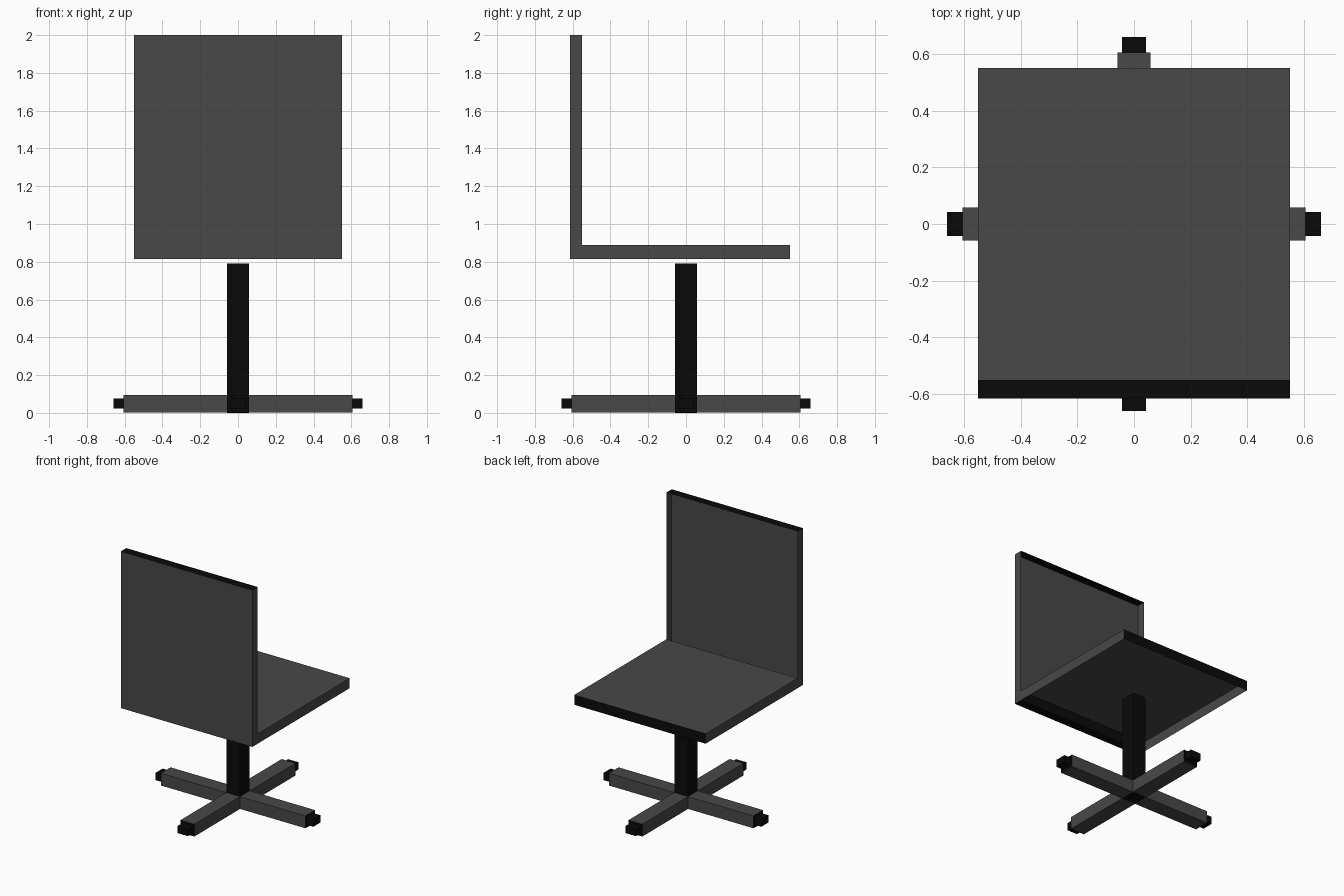
import bpy, bmesh
from mathutils import Matrix
from math import pi

if "Cube" in bpy.data.objects:
    bpy.data.objects.remove(bpy.data.objects["Cube"])


def material(name, v):
    m = bpy.data.materials.new(name)
    m.diffuse_color = (v, v, v, 1)
    m.use_nodes = True
    m.node_tree.nodes["Principled BSDF"].inputs["Base Color"].default_value = m.diffuse_color
    return m


GREY = material("dark_grey", 0.065)
BLACK = material("black", 0.003)


def box(name, lo, hi, black="", remove="", turn=0):
    """Box between two corners; black/remove list faces such as '+y -z'."""
    bm = bmesh.new()
    bmesh.ops.create_cube(bm, size=1)
    for v in bm.verts:
        v.co = [(a + b) / 2 + c * (b - a) for a, b, c in zip(lo, hi, v.co)]
    bm.normal_update()
    gone = []
    for f in bm.faces:
        axis = max(range(3), key=lambda i: abs(f.normal[i]))
        key = ("+" if f.normal[axis] > 0 else "-") + "xyz"[axis]
        f.material_index = int(black == "all" or key in black.split())
        if key in remove.split():
            gone.append(f)
    if gone:
        bmesh.ops.delete(bm, geom=gone, context="FACES_ONLY")
    bm.transform(Matrix.Rotation(turn, 4, "Z"))
    me = bpy.data.meshes.new(name)
    bm.to_mesh(me)
    bm.free()
    me.materials.append(GREY)
    me.materials.append(BLACK)
    ob = bpy.data.objects.new(name, me)
    bpy.context.collection.objects.link(ob)
    return ob


# seat tray, hollow underneath
box("seat", (-0.55, -0.55, 0.815), (0.55, 0.55, 0.89), black="+y -y", remove="-z")

# upright back, hollow on the seat side
box("backrest", (-0.55, -0.615, 0.815), (0.55, -0.55, 2.0), black="+z -z", remove="+y")

# central post
box("column", (-0.057, -0.057, 0), (0.057, 0.057, 0.79), black="all")

# four-armed foot with end blocks
for i in range(4):
    a = i * pi / 2
    box(f"base_arm_{i}", (0.057, -0.058, 0.002), (0.605, 0.058, 0.095), black="+x", turn=a)
    box(f"foot_tip_{i}", (0.605, -0.043, 0.022), (0.66, 0.043, 0.077), black="all", turn=a)
